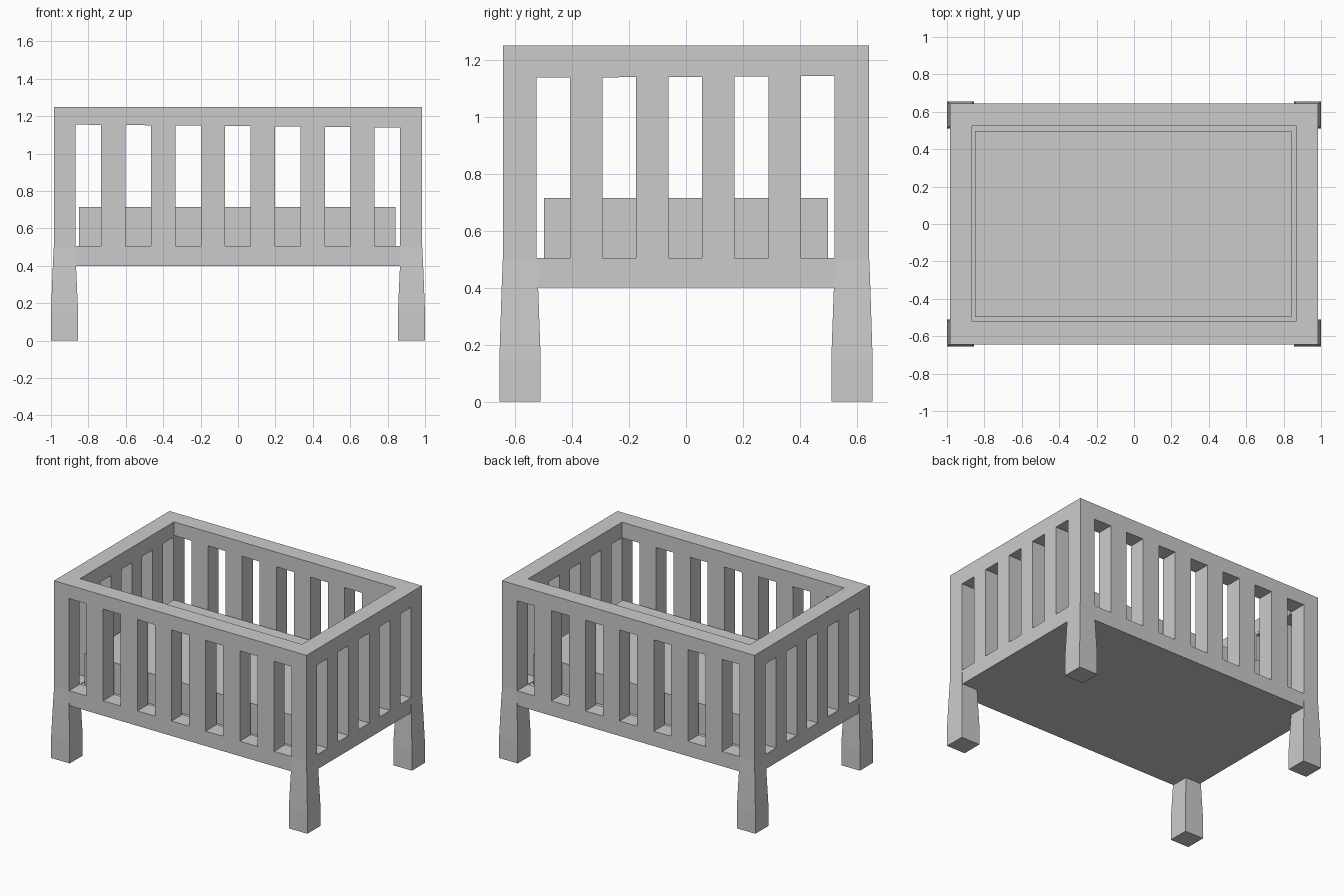
import bpy, bmesh

if "Cube" in bpy.data.objects:
    bpy.data.objects.remove(bpy.data.objects["Cube"])


def add_mesh(name, bm):
    bmesh.ops.recalc_face_normals(bm, faces=bm.faces)
    mesh = bpy.data.meshes.new(name)
    bm.to_mesh(mesh)
    bm.free()
    obj = bpy.data.objects.new(name, mesh)
    bpy.context.collection.objects.link(obj)
    return obj


def box(bm, x0, x1, y0, y1, z0, z1):
    verts = bmesh.ops.create_cube(bm, size=1)["verts"]
    for v in verts:
        v.co = (x1 if v.co.x > 0 else x0,
                y1 if v.co.y > 0 else y0,
                z1 if v.co.z > 0 else z0)
    return verts


def cut(obj, name, bm):
    cutter = add_mesh(name, bm)
    cutter.hide_render = True
    cutter.hide_set(True)
    mod = obj.modifiers.new(name, 'BOOLEAN')
    mod.operation = 'DIFFERENCE'
    mod.solver = 'EXACT'
    mod.object = cutter


# Frame: a solid block, hollowed and slotted on all sides
bm = bmesh.new()
box(bm, -0.985, 0.985, -0.643, 0.643, 0.4, 1.25)
frame = add_mesh("crib_frame", bm)

bm = bmesh.new()
box(bm, -0.867, 0.865, -0.522, 0.525, 0.5, 1.4)
cut(frame, "cavity_cutter", bm)

# Seven slots through front and back; their tops drop slightly to the right
bm = bmesh.new()
for i in range(7):
    x = -0.8 + i * 0.2665
    for v in box(bm, x - 0.068, x + 0.068, -0.8, 0.8, 0.505, 1.147):
        if v.co.z > 1:
            v.co.z -= 0.009 * v.co.x
cut(frame, "long_side_slot_cutter", bm)

# Five slots through both ends
bm = bmesh.new()
for i in range(5):
    y = -0.466 + i * 0.232
    for v in box(bm, -1.2, 1.2, y - 0.059, y + 0.059, 0.505, 1.14):
        if v.co.z > 1:
            v.co.z += 0.006 * v.co.y
cut(frame, "short_side_slot_cutter", bm)

# Mattress
bm = bmesh.new()
box(bm, -0.85, 0.842, -0.498, 0.498, 0.5, 0.715)
add_mesh("mattress", bm)

# Legs: straight foot, then narrowing into the frame corner
# profile rows: height, outer x, inner x, outer y, inner y
PROFILE = [(0, 1.0, 0.855, 0.655, 0.51), (0.15, 1.0, 0.855, 0.655, 0.51),
           (0.4, 0.99, 0.866, 0.647, 0.519), (0.5, 0.985, 0.87, 0.643, 0.523)]
for sx, side in ((-1, "left"), (1, "right")):
    for sy, end in ((-1, "front"), (1, "back")):
        bm = bmesh.new()
        rings = [[bm.verts.new((sx * x, sy * y, z))
                  for x, y in ((xo, yo), (xi, yo), (xi, yi), (xo, yi))]
                 for z, xo, xi, yo, yi in PROFILE]
        for a, b in zip(rings, rings[1:]):
            for i in range(4):
                j = (i + 1) % 4
                bm.faces.new((a[i], a[j], b[j], b[i]))
        bm.faces.new(rings[0])
        bm.faces.new(rings[-1])
        add_mesh(f"{end}_{side}_leg", bm)
